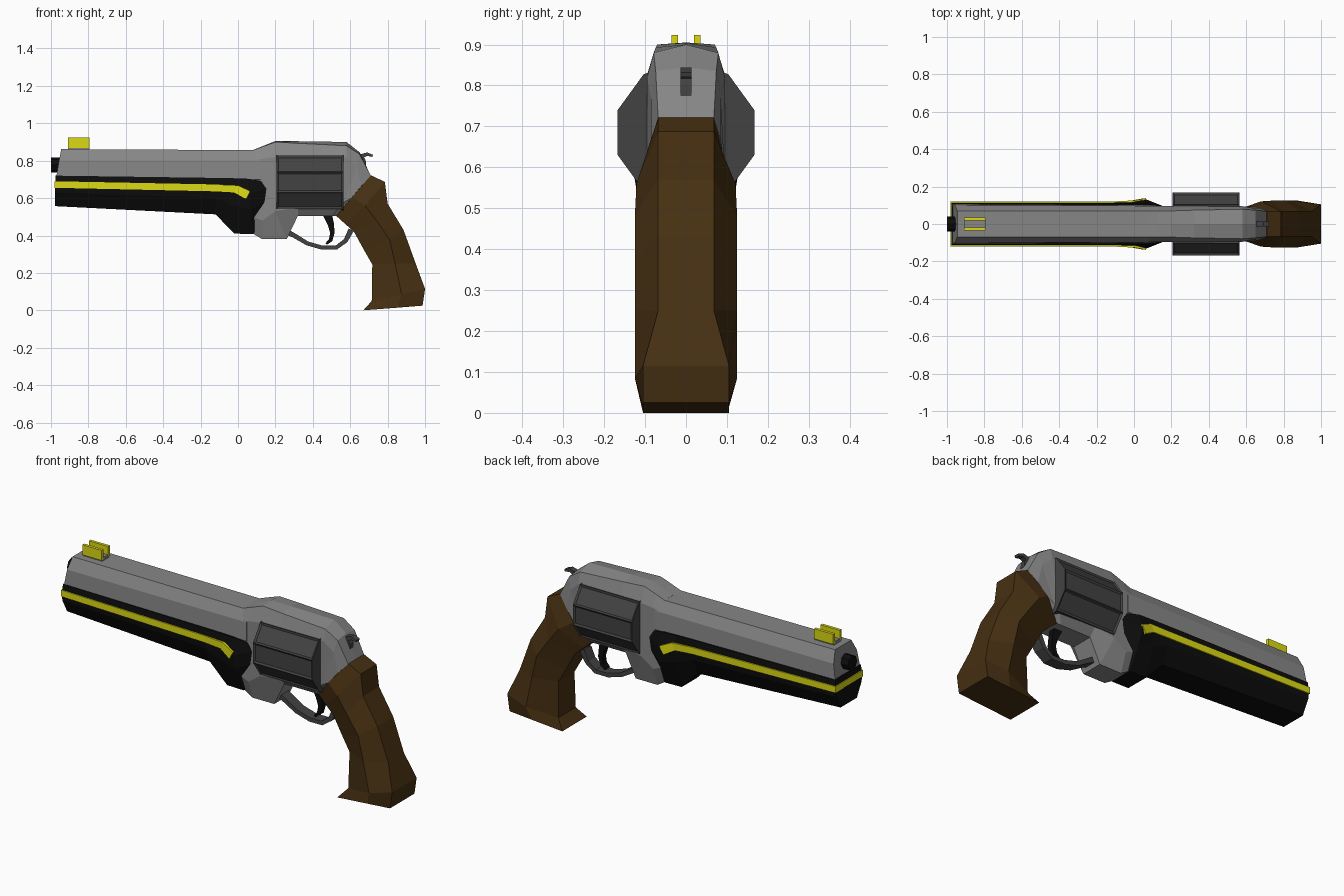
import bpy, bmesh, math
from mathutils import Vector, Matrix


def material(name, r, g, b):
    m = bpy.data.materials.new(name)
    m.diffuse_color = (r, g, b, 1)
    return m


STEEL = material("grey steel", 0.24, 0.24, 0.24)
DARK = material("dark steel", 0.055, 0.055, 0.055)
BLACK = material("black", 0.004, 0.004, 0.004)
YELLOW = material("yellow", 0.72, 0.70, 0.006)
WOOD = material("brown wood", 0.062, 0.029, 0.006)


def finish(bm, name, mat):
    bmesh.ops.remove_doubles(bm, verts=bm.verts, dist=0.0001)
    bmesh.ops.recalc_face_normals(bm, faces=bm.faces)
    me = bpy.data.meshes.new(name)
    bm.to_mesh(me)
    bm.free()
    me.materials.append(mat)
    ob = bpy.data.objects.new(name, me)
    bpy.context.collection.objects.link(ob)
    return ob


def loft(name, halves, mat):
    """Skin a row of half-rings (x, y, z), each mirrored across y = 0."""
    bm = bmesh.new()
    rings = []
    for h in halves:
        ring = list(h) + [(x, -y, z) for x, y, z in reversed(h) if y > 0]
        rings.append([bm.verts.new(p) for p in ring])
    n = len(rings[0])
    for a, b in zip(rings, rings[1:]):
        for i in range(n):
            j = (i + 1) % n
            bm.faces.new((a[i], a[j], b[j], b[i]))
    bm.faces.new(rings[0])
    bm.faces.new(rings[-1])
    return finish(bm, name, mat)


def ribbon(name, path, half_width, mat):
    """Bar following (x, z, thickness) points in the centre plane."""
    pts = [Vector((x, 0, z)) for x, z, t in path]
    halves = []
    for i, (x, z, t) in enumerate(path):
        d = (pts[min(i + 1, len(pts) - 1)] - pts[max(i - 1, 0)]).normalized()
        nrm = Vector((-d.z, 0, d.x)) * t / 2
        a, b = pts[i] + nrm, pts[i] - nrm
        halves.append([(a.x, half_width, a.z), (b.x, half_width, b.z)])
    return loft(name, halves, mat)


def box(name, x0, x1, y0, y1, z0, z1, mat):
    bm = bmesh.new()
    m = Matrix.Translation(((x0 + x1) / 2, (y0 + y1) / 2, (z0 + z1) / 2)) @ \
        Matrix.Diagonal((x1 - x0, y1 - y0, z1 - z0, 1))
    bmesh.ops.create_cube(bm, size=1, matrix=m)
    return finish(bm, name, mat)


def drum(name, x0, x1, z, radius, sides, mat, inset=0):
    bm = bmesh.new()
    turn = Matrix.Rotation(math.pi / 2, 4, 'Y') @ Matrix.Rotation(math.pi / 2, 4, 'Z')
    bmesh.ops.create_cone(bm, cap_ends=True, segments=sides, radius1=radius,
                          radius2=radius, depth=x1 - x0,
                          matrix=Matrix.Translation(((x0 + x1) / 2, 0, z)) @ turn)
    if inset:
        sides_only = [f for f in bm.faces if abs(f.normal.x) < 0.5]
        bmesh.ops.inset_individual(bm, faces=sides_only, thickness=inset, depth=-inset / 2)
    return finish(bm, name, mat)


# Barrel shroud
loft("barrel", [
    [(-0.945, 0.07, 0.862), (-0.957, 0.10, 0.80), (-0.972, 0.107, 0.71), (-0.972, 0.08, 0.69)],
    [(0.12, 0.07, 0.856), (0.12, 0.097, 0.80), (0.12, 0.10, 0.70), (0.12, 0.08, 0.68)],
], STEEL)

# Frame around the cylinder, ending on the grip joint
loft("frame", [
    [(0.08, 0, 0.857), (0.08, 0.07, 0.856), (0.08, 0.095, 0.80), (0.08, 0.095, 0.50), (0.08, 0.06, 0.41)],
    [(0.13, 0, 0.877), (0.13, 0.07, 0.875), (0.13, 0.096, 0.81), (0.13, 0.096, 0.48), (0.13, 0.06, 0.38)],
    [(0.20, 0, 0.905), (0.20, 0.07, 0.900), (0.20, 0.097, 0.82), (0.20, 0.097, 0.53), (0.26, 0.06, 0.38)],
    [(0.32, 0, 0.904), (0.32, 0.074, 0.893), (0.32, 0.097, 0.82), (0.32, 0.097, 0.55), (0.32, 0.06, 0.505)],
    [(0.58, 0, 0.90), (0.58, 0.079, 0.88), (0.58, 0.095, 0.82), (0.54, 0.097, 0.56), (0.50, 0.06, 0.505)],
    [(0.65, 0, 0.845), (0.65, 0.074, 0.835), (0.635, 0.085, 0.77), (0.57, 0.094, 0.58), (0.515, 0.06, 0.505)],
    [(0.71, 0, 0.72), (0.71, 0.068, 0.72), (0.66, 0.085, 0.665), (0.605, 0.094, 0.60), (0.525, 0.06, 0.505)],
], STEEL)

# Black lug below the barrel, flaring at its rear end
loft("under_lug", [
    [(-0.975, 0.109, 0.72), (-0.978, 0.116, 0.67), (-0.978, 0.11, 0.63), (-0.978, 0.07, 0.557)],
    [(-0.12, 0.109, 0.708), (-0.12, 0.116, 0.65), (-0.12, 0.11, 0.60), (-0.12, 0.07, 0.513)],
    [(-0.02, 0.109, 0.706), (-0.02, 0.119, 0.64), (-0.02, 0.112, 0.56), (-0.02, 0.065, 0.41)],
    [(0.06, 0.109, 0.703), (0.06, 0.134, 0.62), (0.07, 0.12, 0.54), (0.08, 0.065, 0.408)],
    [(0.125, 0.098, 0.69), (0.152, 0.097, 0.65), (0.142, 0.097, 0.58), (0.087, 0.063, 0.415)],
], BLACK)

# Yellow stripe wrapping the lug
loft("stripe", [
    [(-0.981, 0.119, 0.69), (-0.981, 0.119, 0.655)],
    [(-0.12, 0.120, 0.673), (-0.12, 0.120, 0.636)],
    [(0.0, 0.126, 0.668), (-0.02, 0.124, 0.630)],
    [(0.065, 0.138, 0.638), (0.042, 0.136, 0.595)],
], YELLOW)

# Muzzle tube and cylinder
drum("muzzle", -1.0, -0.9, 0.777, 0.04, 8, BLACK)
drum("cylinder", 0.207, 0.563, 0.685, 0.176, 10, DARK, inset=0.014)

# Front sight: two yellow plates on a grey base
box("sight_base", -0.91, -0.795, -0.03, 0.03, 0.85, 0.878, STEEL)
for side, name in ((-1, "sight_plate_right"), (1, "sight_plate_left")):
    y0, y1 = sorted((side * 0.02, side * 0.036))
    box(name, -0.91, -0.795, y0, y1, 0.868, 0.923, YELLOW)

# Grip: front, middle and back edge of each section
fronts = [(0.525, 0.505, 0.06), (0.575, 0.46, 0.065), (0.62, 0.42, 0.068), (0.675, 0.32, 0.068),
          (0.718, 0.245, 0.068), (0.715, 0.05, 0.075), (0.67, 0.0, 0.105)]
mids = [(0.61, 0.605, 0.097), (0.68, 0.56, 0.121), (0.74, 0.48, 0.125), (0.81, 0.38, 0.125),
        (0.84, 0.25, 0.125), (0.875, 0.085, 0.125), (0.85, 0.014, 0.105)]
backs = [(0.71, 0.722, 0.068), (0.785, 0.687, 0.068), (0.80, 0.57, 0.068), (0.885, 0.43, 0.068),
         (0.95, 0.25, 0.068), (1.0, 0.115, 0.105), (0.987, 0.025, 0.105)]
loft("grip", [[(x, w, z) for x, z, w in row] for row in zip(fronts, mids, backs)], WOOD)

# Trigger guard, trigger and hammer
ribbon("trigger_guard", [(0.25, 0.425, 0.03), (0.30, 0.40, 0.025), (0.37, 0.358, 0.022),
                         (0.45, 0.335, 0.022), (0.525, 0.335, 0.022), (0.575, 0.372, 0.024),
                         (0.605, 0.43, 0.03)], 0.03, DARK)
ribbon("trigger", [(0.475, 0.52, 0.05), (0.495, 0.465, 0.035), (0.505, 0.415, 0.024),
                   (0.495, 0.375, 0.02), (0.472, 0.355, 0.012)], 0.016, BLACK)
ribbon("hammer", [(0.67, 0.772, 0.03), (0.665, 0.80, 0.036), (0.662, 0.825, 0.028),
                  (0.69, 0.835, 0.018), (0.72, 0.826, 0.012)], 0.014, DARK)
